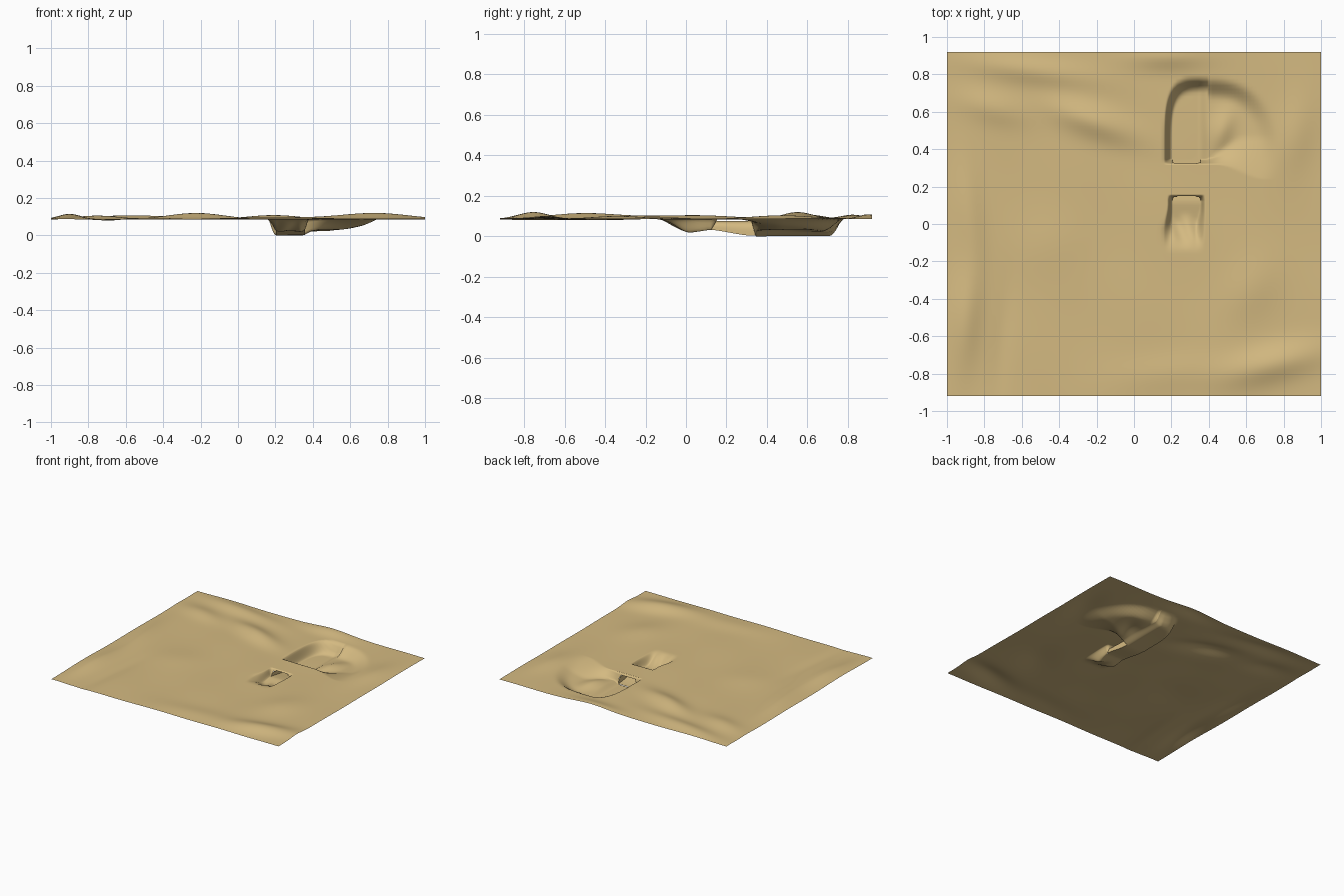
import bpy
import bmesh
from math import exp, cos, sin, pi, radians

cube = bpy.data.objects.get("Cube")
if cube:
    bpy.data.objects.remove(cube, do_unlink=True)

sand = bpy.data.materials.new("sand")
sand.use_nodes = True
COLOR = (0.66, 0.49, 0.22, 1)
sand.diffuse_color = COLOR
bsdf = sand.node_tree.nodes["Principled BSDF"]
bsdf.inputs["Base Color"].default_value = COLOR
bsdf.inputs["Roughness"].default_value = 0.9

HALF_Y = 0.92
LEVEL = 0.086
TUNNEL_X, TUNNEL_HALF, TUNNEL_TOP = 0.28, 0.077, 0.077
BACK_FOOT, BACK_TOP = 0.345, 0.32      # wall between tunnel and big pit
FRONT_FOOT, FRONT_TOP = 0.125, 0.155   # wall between tunnel and small pit

# Dunes: x, y, height, length, width, turn in degrees
DUNES = [
    (-0.22, 0.55, 0.034, 0.24, 0.08, -20),
    (-0.55, 0.82, 0.022, 0.32, 0.07, -8),
    (-0.75, 0.62, 0.018, 0.18, 0.08, -15),
    (0.18, 0.90, 0.024, 0.20, 0.07, 0),
    (0.74, -0.75, 0.034, 0.26, 0.09, 14),
    (0.20, -0.80, 0.012, 0.30, 0.10, 5),
    (0.62, -0.35, 0.014, 0.18, 0.13, 60),
    (-0.90, -0.50, 0.028, 0.28, 0.08, 85),
    (-0.88, 0.05, 0.016, 0.30, 0.07, 95),
    (-0.70, -0.60, -0.007, 0.30, 0.05, 85),
    (0.86, 0.48, 0.018, 0.20, 0.10, 80),
    (-0.45, -0.10, 0.006, 0.20, 0.15, 20),
]


def ramp(a, b, v):
    return min(1, max(0, (v - a) / (b - a)))


def smooth(a, b, v):
    t = ramp(a, b, v)
    return t * t * (3 - 2 * t)


def bump(x, y, cx, cy, height, length, width, turn):
    c, s = cos(radians(turn)), sin(radians(turn))
    u = ((x - cx) * c + (y - cy) * s) / length
    v = ((y - cy) * c - (x - cx) * s) / width
    return height * exp(-u * u - v * v)


def ground(x, y):
    """Gentle dunes, levelled around the dug area."""
    dunes = sum(bump(x, y, *d) for d in DUNES)
    return LEVEL + dunes + 0.002 * sin(9 * x + 4 * y) * cos(7 * y - 3 * x)


def big_pit(x, y):
    """Curved ramp climbing around a mound to the right."""
    power, reach = (4, 0.24) if x < 0.4 else (2.3, 0.38)
    r = (abs(x - 0.4) / reach) ** power + (abs(y - 0.38) / 0.4) ** power
    mask = 1 - smooth(0.45, 1, r)
    mask *= ramp(BACK_TOP - 0.08 * smooth(0.45, 0.7, x),
                 BACK_FOOT + 0.12 * smooth(0.38, 0.6, x), y)
    depth = LEVEL - 0.022 * smooth(0.34, 0.40, x) - 0.04 * smooth(0.48, 0.76, x)
    mound = bump(x, y, 0.47, 0.50, 0.028, 0.12, 0.06, 70)
    return mask * max(0, depth - mound * smooth(0.34, 0.42, x))


def small_pit(x, y):
    """Short ramp down to the tunnel mouth."""
    soft = 0.03 * (1 - smooth(-0.05, 0.1, y))
    mask = smooth(0.18 - soft, 0.205, x) * (1 - smooth(0.355 - soft, 0.38, x))
    mask *= ramp(FRONT_TOP, FRONT_FOOT, y)
    depth = 0.064 * smooth(-0.15, 0.03, y) - 0.010 * smooth(0.04, 0.12, y)
    return mask * max(0, depth + 0.006 * sin(60 * x + 20 * y) * smooth(-0.13, -0.06, y)
                      * (1 - smooth(0, 0.06, y)))


def terrain(x, y):
    return max(0, ground(x, y) - big_pit(x, y) - small_pit(x, y))


def lines(start, end, fine_start, fine_end):
    """Grid positions, closer together in the fine zone."""
    out, v = [], start
    while v < end - 0.001:
        out.append(v)
        v += 0.005 if fine_start <= v < fine_end else 0.02
    return out + [end]


def tunnel_floor(y):
    return 0.003 + 0.030 * (1 - smooth(0.10, 0.34, y))


def arch(x, y):
    """Ceiling height of the tunnel at x."""
    u = min(1, abs(x - TUNNEL_X) / TUNNEL_HALF)
    low = tunnel_floor(y)
    return low + (TUNNEL_TOP - low) * (1 - u ** 3.5) ** (1 / 3.5)


def finish(bm, name):
    mesh = bpy.data.meshes.new(name)
    bm.to_mesh(mesh)
    bm.free()
    mesh.materials.append(sand)
    obj = bpy.data.objects.new(name, mesh)
    bpy.context.collection.objects.link(obj)
    for poly in mesh.polygons:
        poly.use_smooth = True
    return obj


def sheet(bm, rows):
    for a, b in zip(rows, rows[1:]):
        for i in range(len(a) - 1):
            bm.faces.new((a[i], a[i + 1], b[i + 1], b[i]))


# Terrain sheet with the two pits
bm = bmesh.new()
xs = lines(-1, 1, 0.159, 0.40)
ys = lines(-HALF_Y, HALF_Y, 0.099, 0.36)
sheet(bm, [[bm.verts.new((x, y, terrain(x, y))) for x in xs] for y in ys])

# Tunnel mouths cut in the two steep walls
mouth = []
for face in bm.faces:
    c = face.calc_center_median()
    in_wall = BACK_TOP < c.y < BACK_FOOT or FRONT_FOOT < c.y < FRONT_TOP
    if in_wall and abs(c.x - TUNNEL_X) < TUNNEL_HALF and c.z < arch(c.x, c.y):
        mouth.append(face)
bmesh.ops.delete(bm, geom=mouth, context="FACES")
finish(bm, "terrain")

# Arched tunnel joining the pits, its ends leaning with the walls
bm = bmesh.new()
STEPS, AROUND = 16, 32
rows = []
for j in range(STEPS + 1):
    t = j / STEPS
    row = []
    for i in range(AROUND + 1):
        a = pi * i / AROUND
        u = cos(a)
        x = TUNNEL_X + TUNNEL_HALF * (1 if u > 0 else -1) * abs(u) ** 0.57
        low = tunnel_floor(FRONT_FOOT + t * (BACK_FOOT - FRONT_FOOT))
        z = low + (TUNNEL_TOP - low) * max(0, sin(a)) ** 0.57
        rise = z / LEVEL
        front = FRONT_FOOT + (FRONT_TOP - FRONT_FOOT) * ramp(0.033, LEVEL, z)
        back = BACK_FOOT + (BACK_TOP - BACK_FOOT) * rise
        row.append(bm.verts.new((x, front + t * (back - front), z)))
    rows.append(row)
sheet(bm, rows)
for a, b in zip(rows, rows[1:]):
    bm.faces.new((a[-1], a[0], b[0], b[-1]))
bmesh.ops.recalc_face_normals(bm, faces=bm.faces)
bmesh.ops.reverse_faces(bm, faces=bm.faces)
tunnel = finish(bm, "tunnel")
bpy.context.view_layer.objects.active = tunnel
tunnel.select_set(True)
bpy.ops.object.shade_smooth_by_angle(angle=radians(40))
